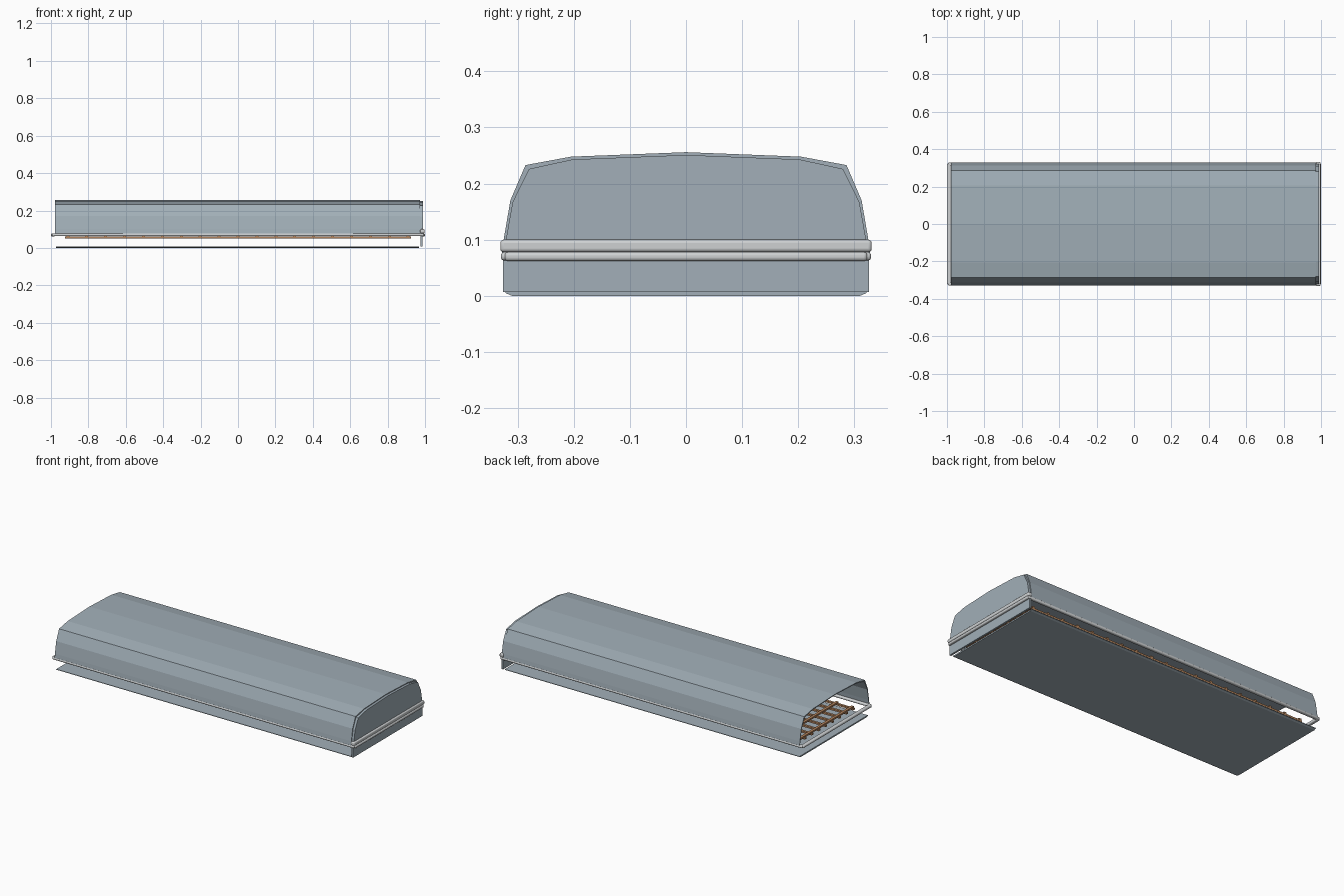
import bpy, bmesh

if "Cube" in bpy.data.objects:
    bpy.data.objects.remove(bpy.data.objects["Cube"])


def material(name, rgb):
    m = bpy.data.materials.new(name)
    m.diffuse_color = (*rgb, 1)
    m.use_nodes = True
    m.node_tree.nodes["Principled BSDF"].inputs["Base Color"].default_value = m.diffuse_color
    return m


PANEL = material("blue_grey_panel", (0.36, 0.43, 0.48))
TRIM = material("light_grey_trim", (0.62, 0.64, 0.65))
WOOD = material("brown_slats", (0.45, 0.23, 0.11))


def finish(name, bm, mat):
    bmesh.ops.recalc_face_normals(bm, faces=bm.faces)
    mesh = bpy.data.meshes.new(name)
    bm.to_mesh(mesh)
    bm.free()
    mesh.materials.append(mat)
    ob = bpy.data.objects.new(name, mesh)
    bpy.context.collection.objects.link(ob)
    return ob


def add_box(bm, x0, x1, y0, y1, z0, z1):
    v = bmesh.ops.create_cube(bm, size=1)["verts"]
    for p in v:
        p.co = ((x0 + x1) / 2 + p.co.x * (x1 - x0),
                (y0 + y1) / 2 + p.co.y * (y1 - y0),
                (z0 + z1) / 2 + p.co.z * (z1 - z0))


def extrude_x(name, outline, x0, x1, mat):
    """Closed (y, z) outline extruded along x."""
    bm = bmesh.new()
    face = bm.faces.new([bm.verts.new((x0, y, z)) for y, z in outline])
    new = bmesh.ops.extrude_face_region(bm, geom=[face])["geom"]
    moved = [g for g in new if isinstance(g, bmesh.types.BMVert)]
    bmesh.ops.translate(bm, verts=moved, vec=(x1 - x0, 0, 0))
    return finish(name, bm, mat)


def mirrored(half):
    """Right half, bottom to crown, completed to a full arch."""
    return half + [(-y, z) for y, z in reversed(half[:-1])]


def rounded_bar(name, *size, mat=TRIM, r=0.006):
    bm = bmesh.new()
    add_box(bm, *size)
    ob = finish(name, bm, mat)
    b = ob.modifiers.new("round", "BEVEL")
    b.width, b.segments = r, 3
    bpy.ops.object.select_all(action="DESELECT")
    ob.select_set(True)
    bpy.context.view_layer.objects.active = ob
    bpy.ops.object.shade_smooth_by_angle()
    return ob


# Faceted canopy shell, open at the left end
outer = mirrored([(0.328, 0.076), (0.325, 0.10), (0.313, 0.17),
                  (0.286, 0.233), (0.205, 0.248), (0, 0.256)])
inner = mirrored([(0.324, 0.076), (0.321, 0.10), (0.309, 0.167),
                  (0.280, 0.226), (0.203, 0.243), (0, 0.251)])
extrude_x("canopy", outer + inner[::-1], -0.978, 0.974, PANEL)

# Arched end panel and the skirt below it
extrude_x("end_panel", inner, 0.974, 0.988, PANEL)
extrude_x("end_skirt", [(-0.326, 0.007), (0.326, 0.007),
                        (0.326, 0.076), (-0.326, 0.076)], 0.976, 0.987, PANEL)

# Base tray with chamfered lower edges
extrude_x("base_tray", [(-0.31, 0), (0.31, 0), (0.322, 0.005), (0.322, 0.008),
                        (-0.322, 0.008), (-0.322, 0.005)], -0.972, 0.968, PANEL)

# Rounded frame around the canopy foot
for side, s in (("front", -1), ("back", 1)):
    ys = sorted((s * 0.310, s * 0.330))
    rounded_bar("frame_rail_" + side, -0.994, 0.994, *ys, 0.063, 0.078)
rounded_bar("frame_end_left", -1.0, -0.978, -0.323, 0.323, 0.062, 0.078)
rounded_bar("frame_end_right", 0.978, 1.0, -0.323, 0.323, 0.062, 0.078)
rounded_bar("end_moulding", 0.974, 0.998, -0.331, 0.331, 0.078, 0.100)

# Slat grid: lengthwise rails under cross slats
bm = bmesh.new()
rails = 9
for i in range(rails):
    y = -0.26 + 0.52 * i / (rails - 1)
    add_box(bm, -0.925, 0.925, y - 0.007, y + 0.007, 0.050, 0.060)
finish("lengthwise_slats", bm, WOOD)

bm = bmesh.new()
cross = 19
for i in range(cross):
    x = -0.91 + 1.82 * i / (cross - 1)
    add_box(bm, x - 0.008, x + 0.008, -0.268, 0.268, 0.058, 0.068)
finish("cross_slats", bm, WOOD)
